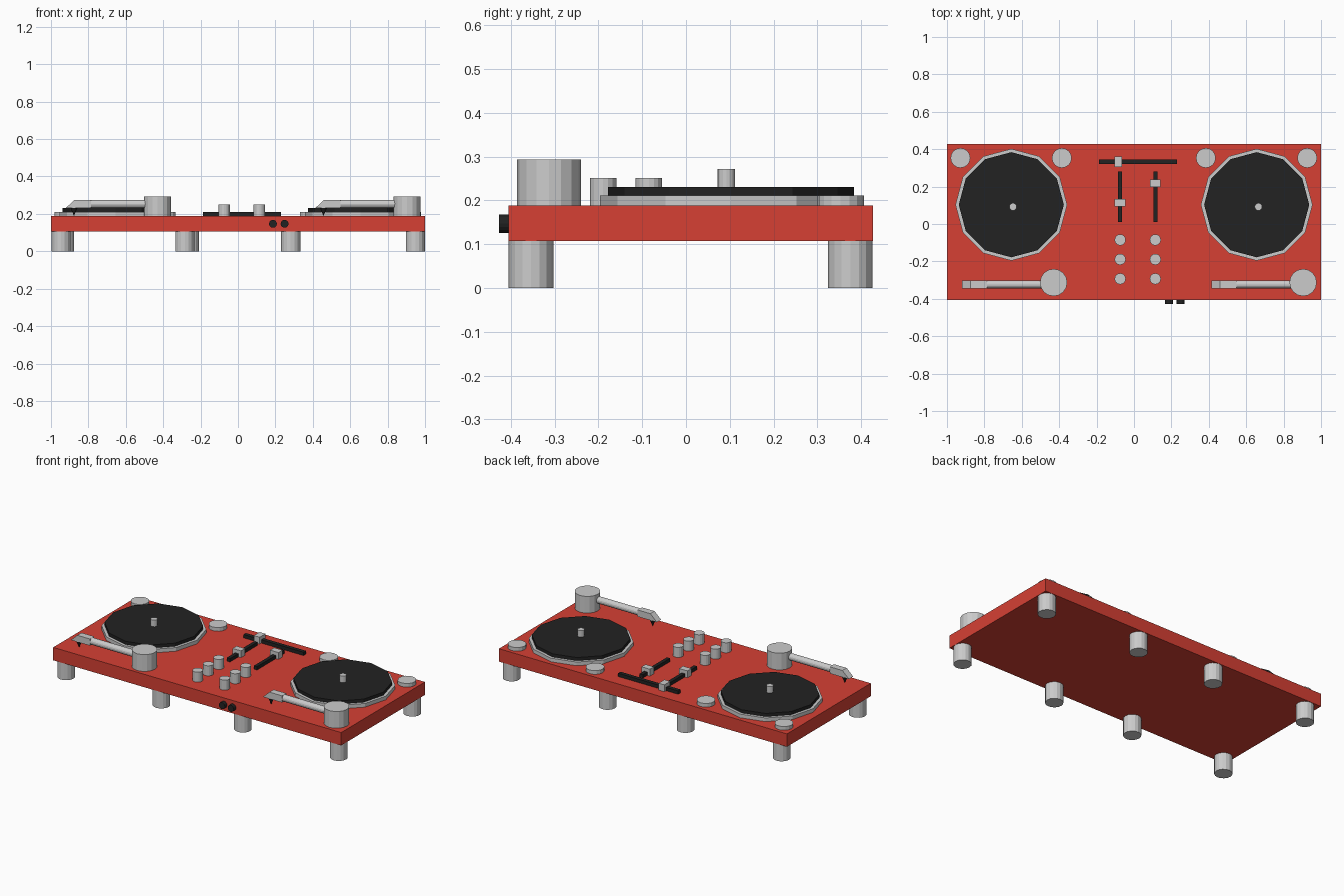
import bpy, bmesh
from math import radians
from mathutils import Matrix

if "Cube" in bpy.data.objects:
    bpy.data.objects.remove(bpy.data.objects["Cube"])


def material(name, rgb):
    m = bpy.data.materials.new(name)
    m.diffuse_color = (*rgb, 1)
    m.use_nodes = True
    m.node_tree.nodes["Principled BSDF"].inputs["Base Color"].default_value = m.diffuse_color
    return m


RED = material("red_casing", (0.67, 0.051, 0.034))
BLACK = material("black_plastic", (0.016, 0.016, 0.016))


def finish(name, bm, mat=None):
    bmesh.ops.recalc_face_normals(bm, faces=bm.faces)
    me = bpy.data.meshes.new(name)
    bm.to_mesh(me)
    bm.free()
    ob = bpy.data.objects.new(name, me)
    bpy.context.collection.objects.link(ob)
    if mat:
        me.materials.append(mat)
    return ob


def box(name, x0, x1, y0, y1, z0, z1, mat=None):
    bm = bmesh.new()
    bmesh.ops.create_cube(bm, size=1)
    for v in bm.verts:
        v.co = (x1 if v.co.x > 0 else x0, y1 if v.co.y > 0 else y0, z1 if v.co.z > 0 else z0)
    return finish(name, bm, mat)


def centred_box(name, x, y, w, d, z0, z1, mat=None):
    return box(name, x - w / 2, x + w / 2, y - d / 2, y + d / 2, z0, z1, mat)


def cylinder(name, centre, r, length, mat=None, sides=16, axis="Z", r_low=None):
    bm = bmesh.new()
    bmesh.ops.create_cone(bm, cap_ends=True, segments=sides, depth=length,
                          radius1=r if r_low is None else r_low, radius2=r)
    if axis != "Z":
        bm.transform(Matrix.Rotation(radians(90), 4, "Y" if axis == "X" else "X"))
    bm.transform(Matrix.Translation(centre))
    return finish(name, bm, mat)


def post(name, x, y, r, z0, z1, mat=None, sides=16):
    return cylinder(name, (x, y, (z0 + z1) / 2), r, z1 - z0, mat, sides)


BASE, TOP = 0.107, 0.188

# Casing
box("casing", -1, 1, -0.405, 0.427, BASE, TOP, RED)

# Two rows of feet
for row, y, xs in (("front", -0.354, (-0.946, -0.284, 0.282, 0.948)),
                   ("back", 0.375, (-0.927, -0.26, 0.282, 0.948))):
    for i, x in enumerate(xs):
        post(f"{row}_foot_{i + 1}", x, y, 0.051, 0, BASE)

# Turntables, each with platter, record, spindle and two corner buttons
for side, cx in (("left", -0.656), ("right", 0.656)):
    post(f"{side}_platter", cx, 0.103, 0.299, TOP, 0.211, sides=12)
    post(f"{side}_record", cx, 0.103, 0.281, 0.211, 0.231, BLACK, sides=12)
    post(f"{side}_spindle", cx + 0.009, 0.092, 0.02, 0.231, 0.272)
    for i, dx in enumerate((-0.272, 0.27)):
        post(f"{side}_button_{i + 1}", cx + dx, 0.353, 0.053, TOP, 0.211)

# Tonearms
for side, px in (("left", -0.43), ("right", 0.904)):
    y = -0.323
    post(f"{side}_arm_pivot", px, -0.313, 0.073, TOP, 0.293)
    cylinder(f"{side}_arm_tube", (px - 0.178, y, 0.253), 0.021, 0.357, axis="X")
    # wedge-nosed head
    bm = bmesh.new()
    outline = ((-0.49, 0.232), (-0.445, 0.274), (-0.357, 0.274), (-0.357, 0.232))
    face = bm.faces.new([bm.verts.new((px + x, y - 0.021, z)) for x, z in outline])
    ext = bmesh.ops.extrude_face_region(bm, geom=[face])["geom"]
    bmesh.ops.translate(bm, vec=(0, 0.042, 0),
                        verts=[g for g in ext if isinstance(g, bmesh.types.BMVert)])
    finish(f"{side}_arm_head", bm)
    # needle
    cylinder(f"{side}_needle", (px - 0.447, y, 0.212), 0.019, 0.042, BLACK, r_low=0.001)

# Crossfader
box("crossfader_slot", -0.187, 0.23, 0.321, 0.345, TOP, 0.209, BLACK)
centred_box("crossfader_handle", -0.083, 0.333, 0.04, 0.058, TOP, 0.231)

# Channel faders and their columns of knobs
for side, x, handle_y in (("left", -0.074, 0.113), ("right", 0.114, 0.217)):
    box(f"{side}_fader_slot", x - 0.011, x + 0.011, 0.01, 0.281, TOP, 0.209, BLACK)
    centred_box(f"{side}_fader_handle", x, handle_y, 0.058, 0.04, TOP, 0.231)
    for i in range(3):
        post(f"{side}_knob_{i + 1}", x, -0.085 - 0.104 * i, 0.03, TOP, 0.251)

# Front sockets
for i, x in enumerate((0.187, 0.249)):
    cylinder(f"front_socket_{i + 1}", (x, -0.416, 0.147), 0.021, 0.022, BLACK, axis="Y")
